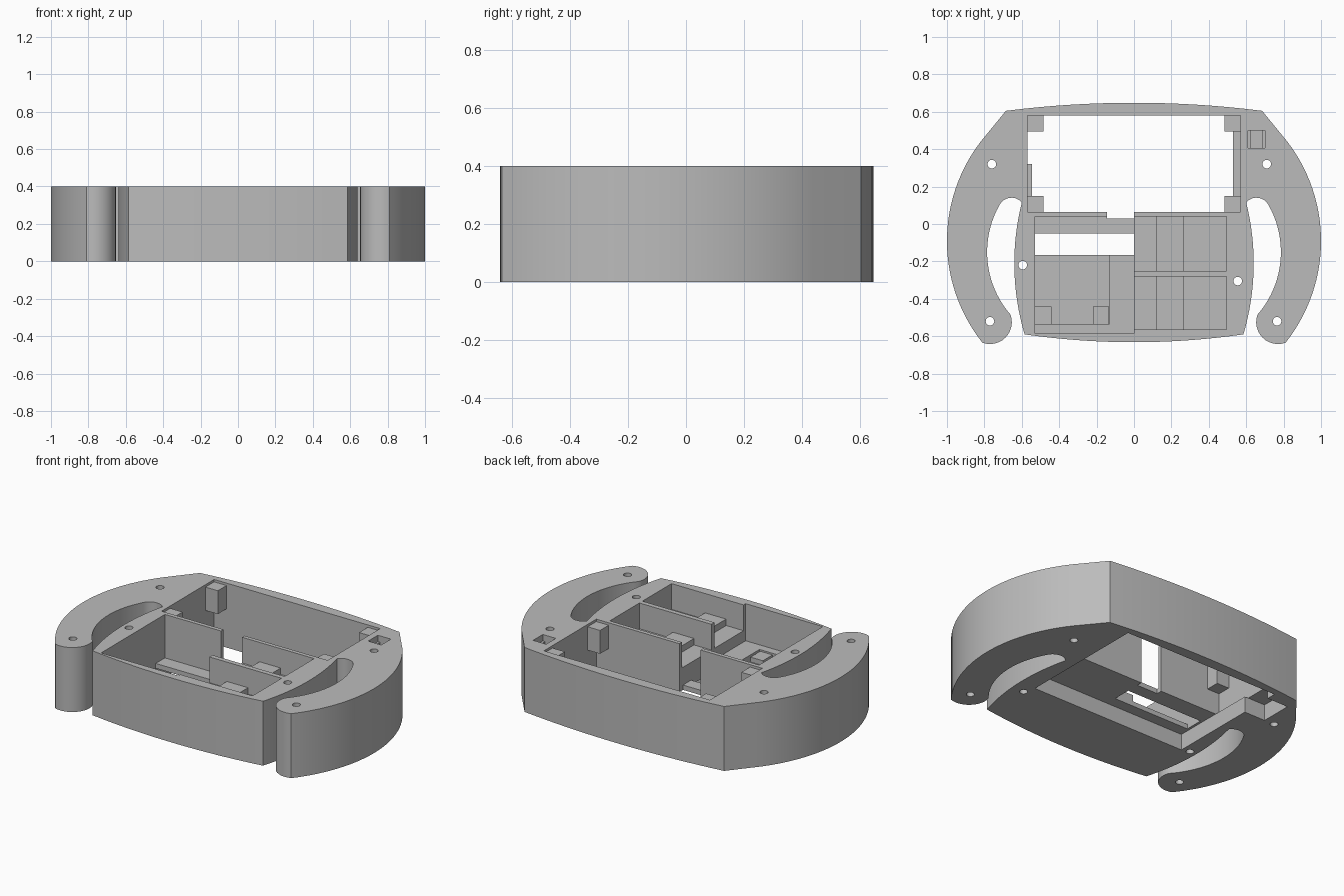
import bpy, bmesh, math
from mathutils import Vector

cube = bpy.data.objects.get("Cube")
if cube:
    bpy.data.objects.remove(cube)

H = 0.4        # full thickness
TOP = 0.5      # cutters overshoot the upper face
LOW = -0.1     # and the lower face

grey = bpy.data.materials.new("plain grey")
grey.use_nodes = True
colour = (0.5, 0.5, 0.5, 1)
grey.diffuse_color = colour
grey.node_tree.nodes["Principled BSDF"].inputs["Base Color"].default_value = colour


def add_object(name, bm):
    bmesh.ops.recalc_face_normals(bm, faces=bm.faces)
    mesh = bpy.data.meshes.new(name)
    bm.to_mesh(mesh)
    bm.free()
    mesh.materials.append(grey)
    obj = bpy.data.objects.new(name, mesh)
    bpy.context.collection.objects.link(obj)
    return obj


def prism(name, outline, z0, z1):
    bm = bmesh.new()
    base = bm.faces.new([bm.verts.new((x, y, z0)) for x, y in outline])
    side = bmesh.ops.extrude_face_region(bm, geom=[base])
    moved = [g for g in side["geom"] if isinstance(g, bmesh.types.BMVert)]
    bmesh.ops.translate(bm, verts=moved, vec=(0, 0, z1 - z0))
    return add_object(name, bm)


def box(name, x0, x1, y0, y1, z0, z1):
    return prism(name, [(x0, y0), (x1, y0), (x1, y1), (x0, y1)], z0, z1)


def arc(a, b, c, n=16):
    """Points of the circle from a through b to c, without the end point."""
    a, b, c = Vector(a), Vector(b), Vector(c)
    d = 2 * (a.x * (b.y - c.y) + b.x * (c.y - a.y) + c.x * (a.y - b.y))
    aa, bb, cc = a.dot(a), b.dot(b), c.dot(c)
    m = Vector(((aa * (b.y - c.y) + bb * (c.y - a.y) + cc * (a.y - b.y)) / d,
                (aa * (c.x - b.x) + bb * (a.x - c.x) + cc * (b.x - a.x)) / d))
    start = math.atan2(a.y - m.y, a.x - m.x)
    sweep = math.atan2(c.y - m.y, c.x - m.x) - start
    turn = (b - a).cross(c - b)
    sweep = sweep % math.tau if turn > 0 else -((-sweep) % math.tau)
    r = (a - m).length
    return [(m.x + r * math.cos(start + sweep * i / n),
             m.y + r * math.sin(start + sweep * i / n)) for i in range(n)]


# Outline: half of the body with one grip, then mirrored
lower, root, crook = (0.585, -0.59), (0.60, 0.115), (0.72, 0.10)
inner_tip, outer_tip = (0.66, -0.485), (0.81, -0.635)
shoulder, corner = (0.82, 0.44), (0.685, 0.605)
half = arc((0, -0.632), (0.30, -0.621), lower, 8)
half += arc(lower, (0.64, -0.2), root)
half += arc(root, (0.665, 0.14), crook, 10)
half += arc(crook, (0.785, -0.17), inner_tip, 20)
half += arc(inner_tip, (0.69, -0.61), outer_tip, 12)
half += arc(outer_tip, (1.0, -0.1), shoulder, 28)
half += [shoulder]
half += arc(corner, (0.35, 0.637), (0, 0.648), 8)
mirrored = [(-x, y) for x, y in reversed(half[1:])]
body = prism("wheel_body", half + [(0, 0.648)] + mirrored, 0, H)

cutters = []


def cut(x0, x1, y0, y1, z0, z1=TOP):
    cutters.append(box("cutter", x0, x1, y0, y1, z0, z1))


# Screen bay and the shallow pocket on the underside
cut(-0.57, 0.57, 0.065, 0.58, 0.1)
cut(-0.545, 0.53, -0.235, 0.58, LOW, 0.1)
cut(-0.69, -0.5, 0.32, 0.52, LOW, 0.1)
# Left compartment: floor, recess, rear strip, slot and passage to the bay
cut(-0.53, 0, -0.585, 0.04, 0.17)
cut(-0.53, -0.13, -0.535, -0.1, 0.13)
cut(-0.53, 0, -0.1, 0.04, 0.13)
cut(-0.53, 0, -0.165, -0.05, LOW)
cut(-0.145, 0, 0.03, 0.08, 0.05)
# Two right compartments, each with a raised cross bar
for y0, y1 in ((-0.565, -0.28), (-0.25, 0.04)):
    cut(-0.02, 0.495, y0, y1, 0.28)
    cut(-0.02, 0.12, y0, y1, 0.24)
    cut(0.265, 0.495, y0, y1, 0.24)
# Stepped socket beside the screen bay
cut(0.61, 0.70, 0.405, 0.5, 0.36)
cut(0.625, 0.685, 0.405, 0.5, 0.26)
# Screw holes
for x, y in ((-0.76, 0.32), (0.71, 0.32), (-0.77, -0.52),
             (0.765, -0.52), (-0.595, -0.22), (0.555, -0.305)):
    ring = [(x + 0.023 * math.cos(i * math.tau / 20),
             y + 0.023 * math.sin(i * math.tau / 20)) for i in range(20)]
    cutters.append(prism("cutter", ring, LOW, TOP))

bpy.context.view_layer.objects.active = body
for cutter in cutters:
    mod = body.modifiers.new("cut", "BOOLEAN")
    mod.operation = "DIFFERENCE"
    mod.solver = "EXACT"
    mod.object = cutter
    bpy.ops.object.modifier_apply(modifier=mod.name)
    bpy.data.objects.remove(cutter)

bpy.ops.object.select_all(action="DESELECT")
body.select_set(True)
bpy.ops.object.shade_smooth_by_angle(angle=math.radians(25))

# Screen mounting blocks in the bay corners
for side, sx in (("left", 1), ("right", -1)):
    for end, y0, y1 in (("front", 0.06, 0.15), ("rear", 0.495, 0.585)):
        xs = sorted((sx * 0.485, sx * 0.575))
        box(f"{end}_{side}_screen_block", *xs, y0, y1, 0.24, 0.385)

# Low supports in the left compartment recess
for name, x0, x1 in (("outer", -0.535, -0.44), ("inner", -0.22, -0.135)):
    box(name + "_floor_support", x0, x1, -0.54, -0.44, 0.12, 0.16)
